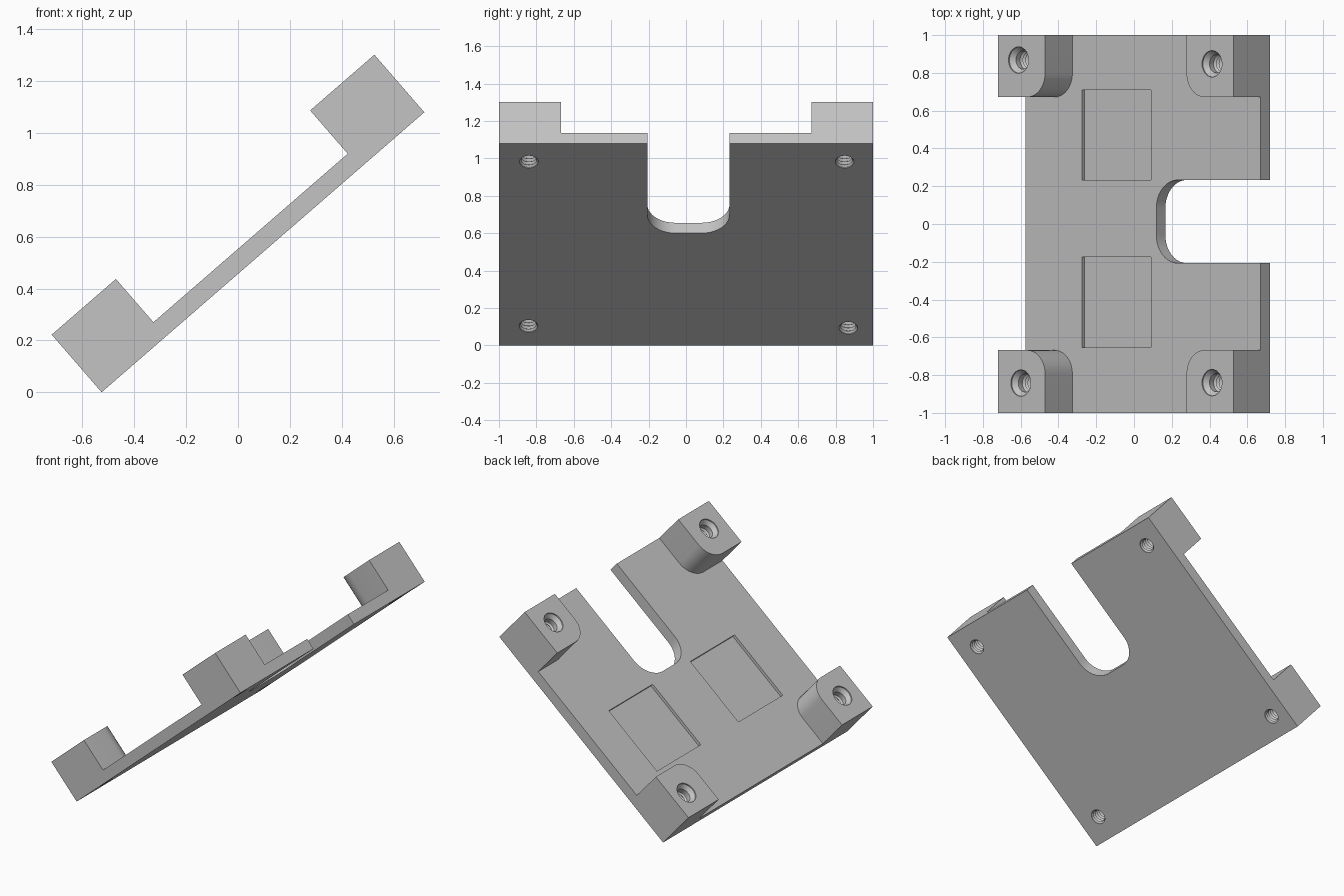
import bpy, bmesh, math
from mathutils import Matrix, Vector

if "Cube" in bpy.data.objects:
    bpy.data.objects.remove(bpy.data.objects["Cube"], do_unlink=True)

LENGTH, PLATE, HEIGHT, POST = 1.648, 0.073, 0.294, 0.328
TILT = math.atan2(1.08, 1.245)

grey = bpy.data.materials.new("plain grey")
grey.use_nodes = True
grey.diffuse_color = (0.55, 0.55, 0.55, 1)
grey.node_tree.nodes["Principled BSDF"].inputs["Base Color"].default_value = (0.55, 0.55, 0.55, 1)


def make_object(name, bm):
    bmesh.ops.recalc_face_normals(bm, faces=bm.faces)
    mesh = bpy.data.meshes.new(name)
    bm.to_mesh(mesh)
    bm.free()
    mesh.materials.append(grey)
    ob = bpy.data.objects.new(name, mesh)
    bpy.context.collection.objects.link(ob)
    return ob


def prism(name, corners, low, high, steps=10):
    """Extrude an outline of (x, y, fillet radius) corners."""
    bm = bmesh.new()
    points = []
    for i, (x, y, r) in enumerate(corners):
        p = Vector((x, y, low))
        if not r:
            points.append(p)
            continue
        a = (Vector((*corners[i - 1][:2], low)) - p).normalized()
        b = (Vector((*corners[(i + 1) % len(corners)][:2], low)) - p).normalized()
        for k in range(steps + 1):
            t = math.pi / 2 * k / steps
            points.append(p + r * (a + b - b * math.cos(t) - a * math.sin(t)))
    face = bm.faces.new([bm.verts.new(p) for p in points])
    side = bmesh.ops.extrude_face_region(bm, geom=[face])["geom"]
    verts = [g for g in side if isinstance(g, bmesh.types.BMVert)]
    bmesh.ops.translate(bm, verts=verts, vec=(0, 0, high - low))
    return make_object(name, bm)


def lathe(name, profile, x, y, sides=28):
    """Closed solid of revolution around a vertical axis."""
    bm = bmesh.new()
    rings = []
    for r, z in profile:
        rings.append([bm.verts.new((x + r * math.cos(math.tau * j / sides),
                                    y + r * math.sin(math.tau * j / sides), z))
                      for j in range(sides)])
    for low, high in zip(rings, rings[1:]):
        for j in range(sides):
            k = (j + 1) % sides
            bm.faces.new((low[j], low[k], high[k], high[j]))
    bm.faces.new(rings[0])
    bm.faces.new(rings[-1])
    return make_object(name, bm)


def combine(body, tool, operation):
    mod = body.modifiers.new(operation, 'BOOLEAN')
    mod.operation, mod.solver, mod.object = operation, 'EXACT', tool
    bpy.context.view_layer.objects.active = body
    bpy.ops.object.modifier_apply(modifier=mod.name)
    bpy.data.objects.remove(tool, do_unlink=True)


# Base plate with an open rounded slot in its upper end
SLOT = 0.916
body = prism("mounting_plate", [
    (0, -1, 0), (LENGTH, -1, 0), (LENGTH, -0.207, 0), (SLOT, -0.207, 0.15),
    (SLOT, 0.233, 0.15), (LENGTH, 0.233, 0), (LENGTH, 1, 0), (0, 1, 0)], 0, PLATE)

# Corner posts, each with one rounded inner corner
for end, inner in ((0, POST), (LENGTH, LENGTH - POST)):
    for edge, face in ((1, 0.672), (-1, -0.668)):
        combine(body, prism("post", [(end, edge, 0), (inner, edge, 0),
                                     (inner, face, 0.125), (end, face, 0)], 0, HEIGHT), 'UNION')

# Shallow rectangular pockets
for low, high in ((0.234, 0.71), (-0.655, -0.175)):
    combine(body, prism("pocket", [(0.394, low, 0), (0.878, low, 0),
                                   (0.878, high, 0), (0.394, high, 0)], PLATE - 0.02, 0.2), 'DIFFERENCE')

# Threaded through holes with a countersunk mouth
PITCH = 0.022
thread = [(0.05, -0.02), (0.05, 0.004)]
for i in range(1, 11):
    thread += [(0.04, PITCH * (i - 0.4)), (0.051, PITCH * (i + 0.1))]
thread += [(0.048, HEIGHT - 0.035), (0.07, HEIGHT - 0.008), (0.07, HEIGHT + 0.02)]
for x, y in ((0.142, 0.868), (0.158, -0.842), (1.498, 0.848), (1.498, -0.84)):
    combine(body, lathe("hole", thread, x, y), 'DIFFERENCE')

# Tilt the finished bracket onto its lower edge and centre it
shift = (HEIGHT * math.sin(TILT) - LENGTH * math.cos(TILT)) / 2
body.data.transform(Matrix.Translation((shift, 0, 0)) @ Matrix.Rotation(-TILT, 4, 'Y'))
bpy.ops.object.select_all(action='DESELECT')
body.select_set(True)
bpy.context.view_layer.objects.active = body
bpy.ops.object.shade_smooth_by_angle(angle=math.radians(25))
